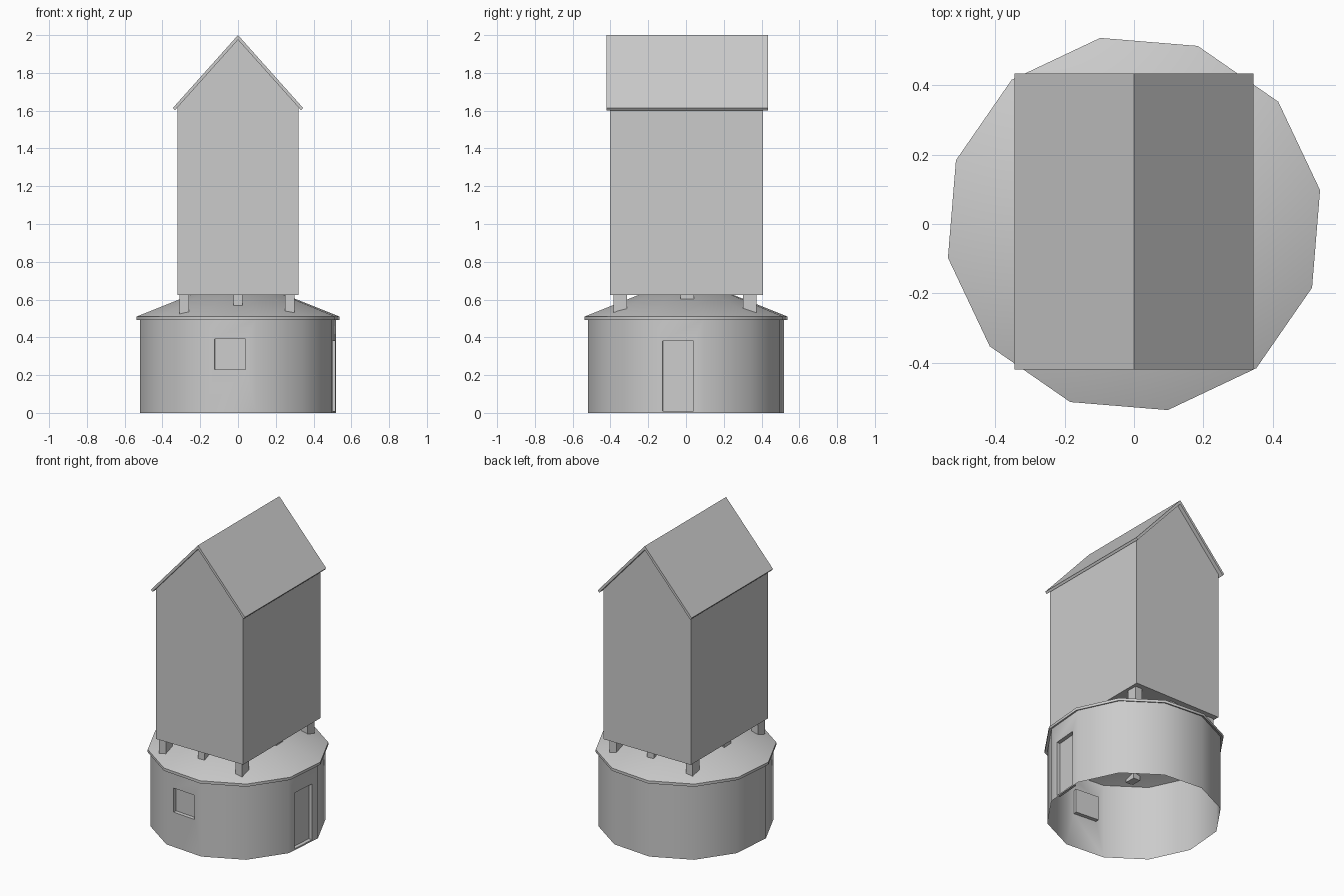
import bpy, bmesh, math
from mathutils import Vector

if "Cube" in bpy.data.objects:
    bpy.data.objects.remove(bpy.data.objects["Cube"])

SIDES = 12
TURN = math.radians(10.3)


def finish(name, bm, smooth=False):
    bmesh.ops.remove_doubles(bm, verts=bm.verts, dist=0.0005)
    me = bpy.data.meshes.new(name)
    bm.to_mesh(me)
    bm.free()
    ob = bpy.data.objects.new(name, me)
    bpy.context.collection.objects.link(ob)
    if smooth:
        bpy.ops.object.select_all(action='DESELECT')
        ob.select_set(True)
        bpy.context.view_layer.objects.active = ob
        bpy.ops.object.shade_smooth_by_angle(angle=math.radians(35))
    return ob


def ring_point(i, r, z):
    a = TURN + math.tau * i / SIDES
    return Vector((r * math.cos(a), r * math.sin(a), z))


def add_face(bm, pts):
    bm.faces.new([bm.verts.new(p) for p in pts])


def prism(name, outline, y0, y1):
    """Closed solid from an x/z outline, pulled along y."""
    bm = bmesh.new()
    n = len(outline)
    a = [bm.verts.new((x, y0, z)) for x, z in outline]
    b = [bm.verts.new((x, y1, z)) for x, z in outline]
    bm.faces.new(a)
    bm.faces.new(b[::-1])
    for i in range(n):
        bm.faces.new((a[i], b[i], b[(i + 1) % n], a[(i + 1) % n]))
    bmesh.ops.recalc_face_normals(bm, faces=bm.faces)
    return finish(name, bm)


# Round base wall, open below, with a recessed door (+x) and window (-y)
R, TOP, DEPTH = 0.528, 0.5, 0.025
openings = {11: (0.082, 0.01, 0.38), 8: (0.082, 0.23, 0.39)}
bm = bmesh.new()
for i in range(SIDES):
    p, q = ring_point(i, R, 0), ring_point(i + 1, R, 0)
    up = Vector((0, 0, 1))
    outer = [p, q, q + up * TOP, p + up * TOP]
    if i not in openings:
        add_face(bm, outer)
        continue
    half, z0, z1 = openings[i]
    mid, along = (p + q) / 2, (q - p).normalized()
    l, r = mid - along * half, mid + along * half
    edge = [l + up * z0, r + up * z0, r + up * z1, l + up * z1]
    back = [v - mid.normalized() * DEPTH for v in edge]
    for k in range(4):
        j = (k + 1) % 4
        add_face(bm, [outer[k], outer[j], edge[j], edge[k]])
        add_face(bm, [edge[k], edge[j], back[j], back[k]])
    add_face(bm, back)
finish("round_wall", bm, True)

# Shallow conical roof over the base
bm = bmesh.new()
RE = 0.545
for i in range(SIDES):
    a, b = ring_point(i, RE, 0.51), ring_point(i + 1, RE, 0.51)
    c, d = ring_point(i, RE, 0.492), ring_point(i + 1, RE, 0.492)
    add_face(bm, [a, b, Vector((0, 0, 0.725))])
    add_face(bm, [c, d, b, a])
    add_face(bm, [d, c, Vector((0, 0, 0.707))])
finish("cone_roof", bm, True)

# Support posts around the edge of the upper house
for ix, x in enumerate((-0.285, 0, 0.275)):
    for iy, y in enumerate((-0.349, 0.007, 0.337)):
        if (ix, iy) != (1, 1):
            prism(f"post_{ix}{iy}", [(x - 0.025, 0.5), (x + 0.025, 0.5),
                  (x + 0.025, 0.63), (x - 0.025, 0.63)], y - 0.036, y + 0.036)

# Tall gabled house
prism("house_body", [(-0.32, 0.625), (0.32, 0.625), (0.32, 1.63),
                     (0, 1.982), (-0.32, 1.63)], -0.403, 0.407)

# Thin gable roof with overhang
prism("gable_roof", [(-0.344, 1.615), (-0.334, 1.602), (0, 1.975),
                     (0.334, 1.602), (0.344, 1.615), (0, 2.0)], -0.42, 0.433)
